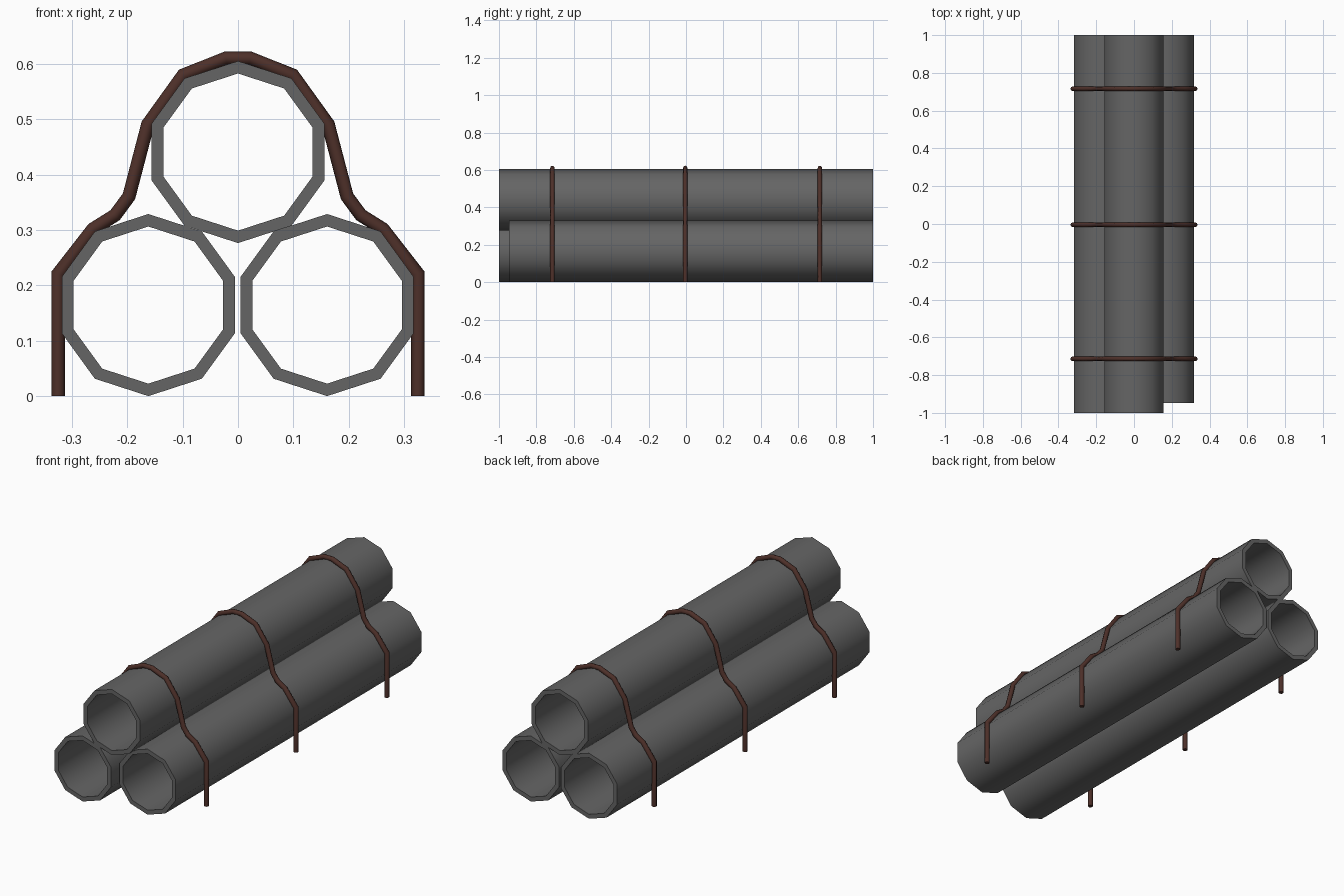
import bpy, bmesh, math

if "Cube" in bpy.data.objects:
    bpy.data.objects.remove(bpy.data.objects["Cube"])

def material(name, rgb):
    m = bpy.data.materials.new(name)
    m.diffuse_color = (*rgb, 1)
    m.use_nodes = True
    m.node_tree.nodes["Principled BSDF"].inputs["Base Color"].default_value = m.diffuse_color
    return m

GREY = material("dark grey metal", (0.13, 0.13, 0.13))
BROWN = material("dark brown strap", (0.075, 0.029, 0.022))

def finish(name, bm, mat, angle):
    bmesh.ops.recalc_face_normals(bm, faces=bm.faces)
    me = bpy.data.meshes.new(name)
    bm.to_mesh(me)
    bm.free()
    me.materials.append(mat)
    ob = bpy.data.objects.new(name, me)
    bpy.context.collection.objects.link(ob)
    bpy.ops.object.select_all(action='DESELECT')
    ob.select_set(True)
    bpy.context.view_layer.objects.active = ob
    bpy.ops.object.shade_smooth_by_angle(angle=math.radians(angle))

def bridge(bm, a, b):
    n = len(a)
    for i in range(n):
        bm.faces.new((a[i], a[(i + 1) % n], b[(i + 1) % n], b[i]))

# Hollow ten-sided pipe along y
def pipe(name, x, z, y0, y1, outer=0.1645, inner=0.142, sides=10):
    bm = bmesh.new()
    rings = []
    for r, y in ((outer, y0), (outer, y1), (inner, y1), (inner, y0)):
        ring = []
        for i in range(sides):
            a = math.pi / 2 + math.tau * i / sides
            ring.append(bm.verts.new((x + r * math.cos(a), y, z + r * math.sin(a))))
        rings.append(ring)
    for k in range(4):
        bridge(bm, rings[k], rings[(k + 1) % 4])
    finish(name, bm, GREY, 40)

# Round strap swept over the stack in the xz plane
HALF = [(0.325, 0), (0.325, 0.221), (0.262, 0.302), (0.222, 0.327),
        (0.197, 0.361), (0.163, 0.491), (0.099, 0.580), (0.022, 0.6105)]
PATH = HALF + [(-x, z) for x, z in reversed(HALF)]

def strap(name, y, radius=0.012, sides=8):
    bm = bmesh.new()
    rings = []
    last = len(PATH) - 1
    for k, (x, z) in enumerate(PATH):
        ax, az = PATH[max(k - 1, 0)]
        bx, bz = PATH[min(k + 1, last)]
        d_in = math.atan2(z - az, x - ax) if k > 0 else math.pi / 2
        d_out = math.atan2(bz - z, bx - x) if k < last else -math.pi / 2
        turn = (d_out - d_in + math.pi) % math.tau - math.pi
        normal = d_in + turn / 2 - math.pi / 2
        miter = radius / math.cos(turn / 2)
        ring = []
        for i in range(sides):
            a = math.tau * i / sides
            o = miter * math.cos(a)
            ring.append(bm.verts.new((x + o * math.cos(normal), y + radius * math.sin(a),
                                      z + o * math.sin(normal))))
        rings.append(ring)
    for a, b in zip(rings, rings[1:]):
        bridge(bm, a, b)
    bm.faces.new(rings[0])
    bm.faces.new(rings[-1])
    finish(name, bm, BROWN, 60)

pipe("left_pipe", -0.162, 0.1645, -1, 1)
pipe("right_pipe", 0.161, 0.1645, -0.947, 1)
pipe("top_pipe", 0, 0.441, -1, 1)

for name, y in (("front_strap", -0.714), ("middle_strap", -0.004), ("back_strap", 0.716)):
    strap(name, y)
